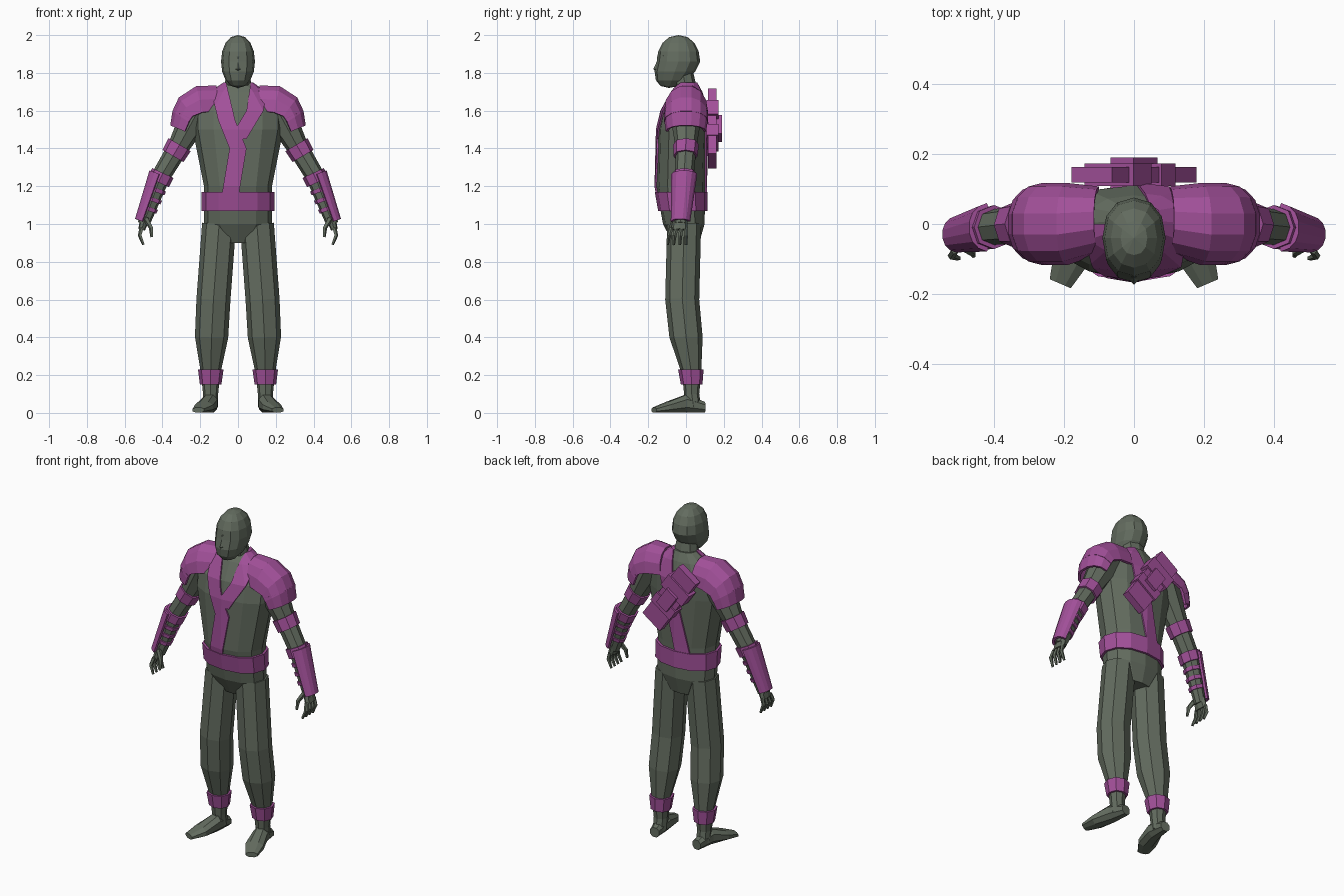
import bpy, bmesh
from math import sin, cos, pi, radians
from mathutils import Vector, Matrix

default_cube = bpy.data.objects.get("Cube")
if default_cube:
    bpy.data.objects.remove(default_cube)

SIDE, UP = Vector((0, 1, 0)), Vector((0, 0, 1))


def material(name, red, green, blue):
    mat = bpy.data.materials.new(name)
    mat.use_nodes = True
    mat.diffuse_color = (red, green, blue, 1)
    mat.node_tree.nodes["Principled BSDF"].inputs["Base Color"].default_value = mat.diffuse_color
    return mat


GREY = material("dark grey green", .125, .15, .115)
PURPLE = material("purple", .36, .08, .32)


def finish(bm, name, mat, mirror=False, thickness=0):
    bmesh.ops.recalc_face_normals(bm, faces=bm.faces)
    mesh = bpy.data.meshes.new(name)
    bm.to_mesh(mesh)
    bm.free()
    mesh.materials.append(mat)
    obj = bpy.data.objects.new(name, mesh)
    bpy.context.collection.objects.link(obj)
    if thickness:
        solid = obj.modifiers.new("thickness", "SOLIDIFY")
        solid.thickness, solid.offset = thickness, 0
    if mirror:
        obj.modifiers.new("mirror", "MIRROR")
    return obj


def soften(value):
    """Make a round cross-section slightly boxy."""
    return abs(value) ** .9 * (1 if value >= 0 else -1)


def tube(name, path, mat, sides=8, mirror=True, arc=0, across=SIDE, turn=0):
    """Loft across a path of (x, y, z, width, depth); arc makes an open shell facing outward."""
    bm = bmesh.new()
    centres = [Vector(section[:3]) for section in path]
    rings = []
    for i, section in enumerate(path):
        width, depth = section[3], section[-1]
        heading = centres[min(i + 1, len(path) - 1)] - centres[max(i - 1, 0)]
        outward = heading.cross(across).normalized()
        ring = []
        for k in range(sides):
            angle = radians(arc) * (2 * k / (sides - 1) - 1) if arc else 2 * pi * (k + turn) / sides
            offset = outward * width * soften(cos(angle)) + across * depth * soften(sin(angle))
            ring.append(bm.verts.new(centres[i] + offset))
        rings.append(ring)
    for lower, upper in zip(rings, rings[1:]):
        for k in range(sides - 1 if arc else sides):
            n = (k + 1) % sides
            bm.faces.new((lower[k], lower[n], upper[n], upper[k]))
    if not arc:
        bm.faces.new(rings[0])
        bm.faces.new(rings[-1])
    return finish(bm, name, mat, mirror, thickness=.014 if arc else 0)


def grow(path, gap):
    return [(*section[:3], section[3] + gap, section[-1] + gap) for section in path]


def section_at(path, z):
    for start, end in zip(path, path[1:]):
        if min(start[2], end[2]) <= z <= max(start[2], end[2]):
            blend = (z - start[2]) / (end[2] - start[2])
            return [a + (b - a) * blend for a, b in zip(start, end)]


def sleeve(name, path, top, bottom, gap, **options):
    """Fit a purple band around a limb between two heights."""
    fitted = [section_at(path, top), section_at(path, bottom)]
    return tube(name, grow(fitted, gap), PURPLE, **options)


# Torso and belt
torso = [(0, -.03 * sin(4 * (z - .9)), z, width, depth) for z, width, depth in (
    (.9, .1, .07), (1, .18, .11), (1.2, .18, .13), (1.5, .24, .13),
    (1.6, .24, .12), (1.7, .14, .08), (1.75, .07, .05))]
tube("torso", torso, GREY, sides=12, mirror=False)
sleeve("belt", torso, 1.17, 1.07, .013, sides=12, mirror=False)


# Sash strips, cut out of a slightly larger torso shell
def torso_strip(name, line, facing):
    half = .045
    outline = [(x - half, z) for x, z in line] + [(x + half, z) for x, z in reversed(line)]
    bm = bmesh.new()
    face = bm.faces.new([bm.verts.new((x, 0, z)) for x, z in outline])
    grown = bmesh.ops.extrude_face_region(bm, geom=[face])["geom"]
    moved = [item for item in grown if isinstance(item, bmesh.types.BMVert)]
    bmesh.ops.translate(bm, verts=moved, vec=SIDE * facing)
    cutter = finish(bm, name + " cutter", PURPLE)
    cutter.hide_render = True
    strip = tube(name, grow(torso, .009), PURPLE, sides=12, mirror=False)
    cut = strip.modifiers.new("cut", "BOOLEAN")
    cut.operation, cut.solver, cut.object = "INTERSECT", "EXACT", cutter
    bpy.context.view_layer.update()
    graph = bpy.context.evaluated_depsgraph_get()
    strip.data = bpy.data.meshes.new_from_object(strip.evaluated_get(graph))
    strip.modifiers.clear()
    bpy.data.objects.remove(cutter)


torso_strip("front sash", [(-.12, 1.8), (-.06, 1.55), (0, 1.4), (-.05, 1.1)], -1)
torso_strip("front sash branch", [(.12, 1.8), (.09, 1.6), (0, 1.45)], -1)
torso_strip("back strap", [(.1, 1.8), (-.06, 1.1)], 1)

# Neck and head: a sphere whose lower half slides forward into a jaw
tube("neck", [(0, .01, 1.66, .08, .06), (0, -.02, 1.82, .06, .055)], GREY, mirror=False)
bm = bmesh.new()
bmesh.ops.create_uvsphere(bm, u_segments=12, v_segments=8, radius=1)
for vert in bm.verts:
    x, y, z = vert.co
    jaw = max(0, -z)
    vert.co = (.09 * soften(x), .115 * soften(y) - .04 - .05 * jaw, 1.86 + .14 * z)
finish(bm, "head", GREY)
tube("nose", [(0, -.14, 1.87, .01), (0, -.155, 1.82, .018), (0, -.14, 1.8, .016)], GREY, sides=4, mirror=False)
tube("brow", [(0, -.145, 1.88, .01), (.06, -.11, 1.885, .012)], GREY, sides=6)
tube("mouth", [(0, -.14, 1.76, .025, .01), (0, -.14, 1.78, .025, .01)], GREY, sides=6, mirror=False)

# Legs, ankle cuffs and feet
leg = [(.1, -.01, 1, .09), (.13, -.02, .6, .09), (.14, 0, .4, .088),
       (.145, .03, .2, .05), (.145, .03, .1, .04), (.145, .04, .03, .04)]
tube("leg", leg, GREY)
sleeve("ankle cuff", leg, .23, .15, .012)
foot = [(x, y, height, width, height) for x, y, width, height in (
    (.14, .1, .03, .03), (.15, 0, .045, .05), (.18, -.1, .055, .03), (.21, -.17, .035, .015))]
tube("foot", foot, GREY, across=UP, turn=.5)

# Arms with their bands, straps and outer plate
arm = [(.2, 0, 1.62, .09), (.32, 0, 1.4, .055), (.41, -.01, 1.25, .05), (.5, -.03, 1, .032)]
tube("arm", arm, GREY)
sleeve("upper arm band", arm, 1.42, 1.36, .01)
sleeve("forearm cuff", arm, 1.27, 1.22, .012)
for number in range(3):
    top = 1.19 - .05 * number
    sleeve(f"forearm strap {number + 1}", arm, top, top - .02, .008)
sleeve("forearm plate", arm, 1.26, 1.01, .013, arc=80)

# Layered shoulder guards
upper_guard = [(.1, .01, 1.6, .13, .09), (.19, 0, 1.59, .14, .11), (.24, 0, 1.57, .12, .11), (.26, 0, 1.54, .1, .11)]
tube("upper shoulder guard", upper_guard, PURPLE, arc=90)
lower_guard = [(.25, 0, 1.56, .1, .11), (.28, 0, 1.49, .08, .1)]
tube("lower shoulder guard", lower_guard, PURPLE, arc=90)

# Hands
tube("palm", [(.49, -.03, 1.04, .027, .036), (.51, -.035, .97, .018, .045)], GREY)
for number in range(4):
    y = .025 * number - .075
    finger = [(.51, y, .98, .011), (.52, y * 1.2, .94, .011), (.5, y * 1.3, .89, .007)]
    tube(f"finger {number + 1}", finger, GREY, sides=5)
tube("thumb", [(.49, -.06, 1.03, .015), (.46, -.08, .98, .012), (.457, -.09, .93, .007)], GREY, sides=5)


# Slanted case on the back
def case_part(name, along, width, depth, length):
    slant = Matrix.Rotation(radians(-35), 4, "Y")
    centre = Vector((0, .14, 1.505)) + slant @ UP * along
    bm = bmesh.new()
    bmesh.ops.create_cube(bm, size=1, matrix=Matrix.Translation(centre) @ slant @ Matrix.Diagonal((width, depth, length, 1)))
    finish(bm, name, PURPLE)


case_part("back case", 0, .14, .045, .42)
case_part("back case upper collar", .08, .17, .065, .09)
case_part("back case lower collar", -.06, .155, .065, .07)
case_part("back case mount", 0, .08, .1, .12)
